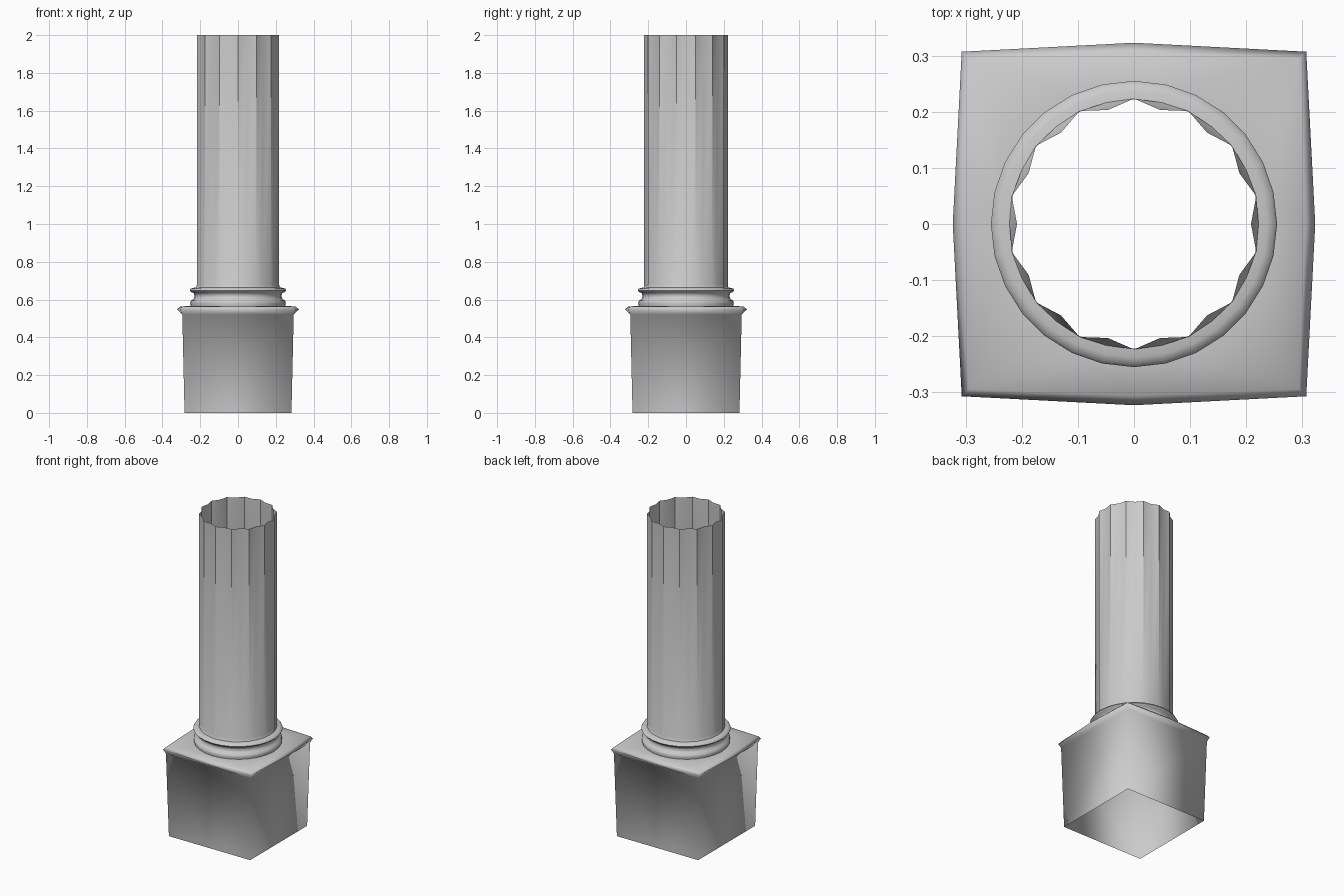
import bpy, bmesh
from math import sin, cos, pi, radians

if "Cube" in bpy.data.objects:
    bpy.data.objects.remove(bpy.data.objects["Cube"], do_unlink=True)

stone = bpy.data.materials.new("grey stone")
stone.use_nodes = True
GREY = (0.6, 0.6, 0.6, 1)
stone.diffuse_color = GREY
stone.node_tree.nodes["Principled BSDF"].inputs["Base Color"].default_value = GREY

FLUTES = 14
SIDES = FLUTES * 2


def finish(bm, name, angle):
    """Turn the bmesh into a smooth object, sharp above the angle."""
    bmesh.ops.recalc_face_normals(bm, faces=bm.faces)
    mesh = bpy.data.meshes.new(name)
    bm.to_mesh(mesh)
    bm.free()
    mesh.materials.append(stone)
    obj = bpy.data.objects.new(name, mesh)
    bpy.context.collection.objects.link(obj)
    bpy.ops.object.select_all(action="DESELECT")
    obj.select_set(True)
    bpy.context.view_layer.objects.active = obj
    if angle >= 180:
        bpy.ops.object.shade_smooth()
    else:
        bpy.ops.object.shade_smooth_by_angle(angle=radians(angle))
    return obj


def ring(bm, ridge, valley, z):
    """A loop whose radius alternates between ridge and valley."""
    loop = []
    for i in range(SIDES):
        a = pi / 2 + 2 * pi * i / SIDES
        r = valley if i % 2 else ridge
        loop.append(bm.verts.new((r * cos(a), r * sin(a), z)))
    return loop


def square(bm, corner, z, mid=None):
    """A square loop; with mid given, its sides bow out to that distance."""
    loop = []
    for sx, sy in ((1, -1), (1, 1), (-1, 1), (-1, -1)):
        loop.append(bm.verts.new((sx * corner, sy * corner, z)))
        if mid:
            # centre of the side that follows this corner
            mx, my = (sx - sy) / 2, (sx + sy) / 2
            loop.append(bm.verts.new((mx * mid, my * mid, z)))
    return loop


def skin(bm, a, b):
    """Join two loops with the same number of points."""
    n = len(a)
    for i in range(n):
        j = (i + 1) % n
        bm.faces.new((a[i], a[j], b[j], b[i]))


def loop_edges(bm, loop):
    return [bm.edges.get((loop[i - 1], loop[i])) for i in range(len(loop))]


# Plinth: open box, bowed lip and a top with a round hole
bm = bmesh.new()
foot = square(bm, 0.283, 0)
neck = square(bm, 0.295, 0.52)
lip = square(bm, 0.307, 0.548, 0.323)
rim = square(bm, 0.294, 0.563, 0.306)
skin(bm, foot, neck)
for i in range(4):
    j = (i + 1) % 4
    bm.faces.new((neck[i], neck[j], lip[2 * j], lip[2 * i + 1], lip[2 * i]))
skin(bm, lip, rim)
hole = ring(bm, 0.25, 0.25, 0.567)
for i in range(SIDES):
    bm.edges.new((hole[i - 1], hole[i]))
bmesh.ops.bridge_loops(bm, edges=loop_edges(bm, rim) + loop_edges(bm, hole))
finish(bm, "plinth", 180)

# Base moulding: two rounded bands with a hollow between them
bm = bmesh.new()
profile = [(0.25, 0.565), (0.253, 0.58), (0.25, 0.594), (0.236, 0.602),
           (0.23, 0.618), (0.234, 0.634), (0.247, 0.639), (0.255, 0.649),
           (0.25, 0.658), (0.238, 0.662), (0.222, 0.664)]
loops = [ring(bm, r, r, z) for r, z in profile]
for a, b in zip(loops, loops[1:]):
    skin(bm, a, b)
finish(bm, "base_moulding", 60)

# Shaft: hollow, with shallow flutes and sharp ridges
bm = bmesh.new()
collar = ring(bm, 0.2235, 0.222, 0.664)
start = ring(bm, 0.2235, 0.2085, 0.68)
top = ring(bm, 0.2235, 0.2085, 2)
skin(bm, collar, start)
skin(bm, start, top)
shaft = finish(bm, "fluted_shaft", 35)
